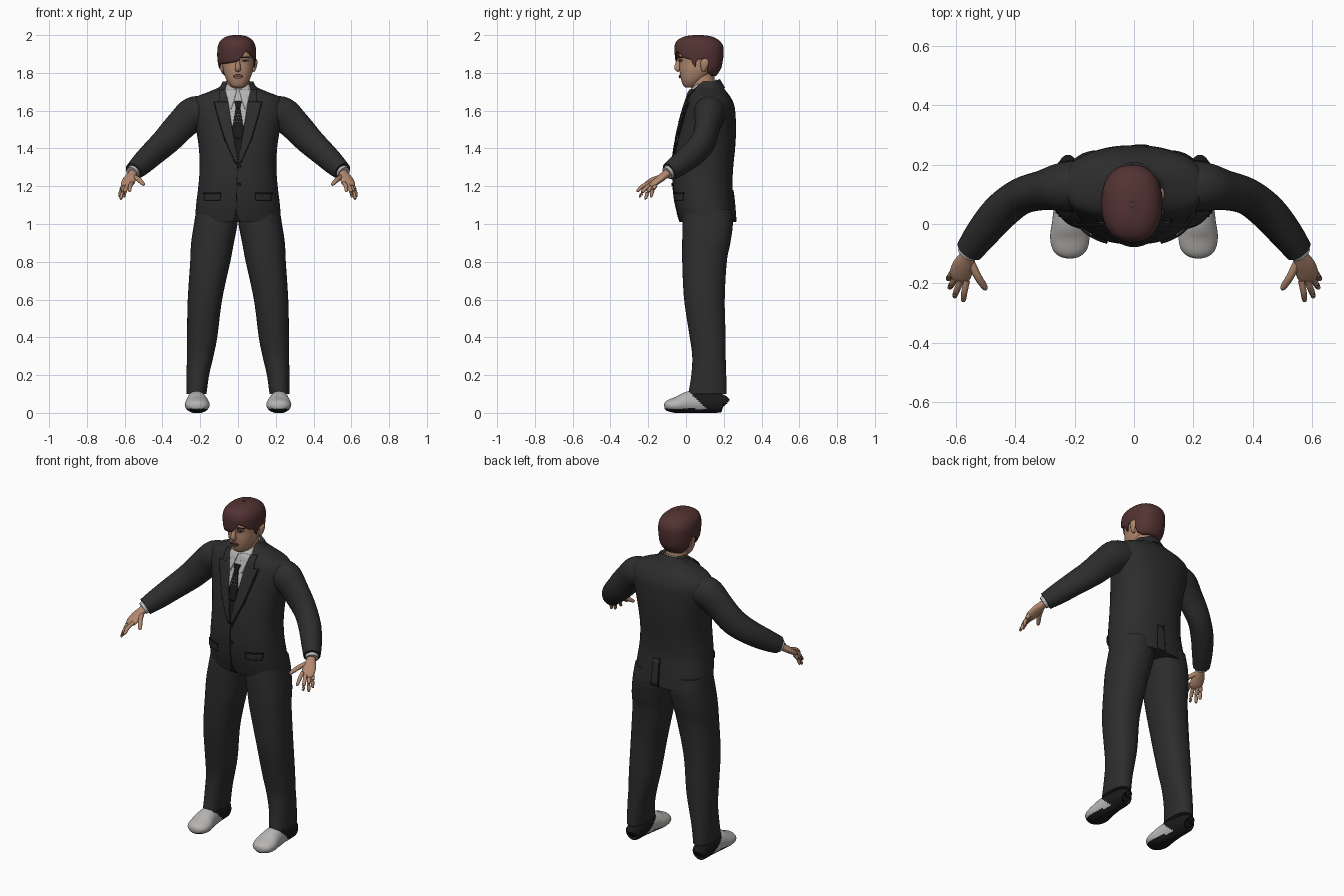
import bpy, bmesh, math
from mathutils import Vector

cube = bpy.data.objects.get("Cube")
if cube:
    bpy.data.objects.remove(cube, do_unlink=True)


def material(name, *rgb):
    mat = bpy.data.materials.new(name)
    mat.use_nodes = True
    colour = (*rgb, 1)
    mat.diffuse_color = colour
    shader = mat.node_tree.nodes["Principled BSDF"]
    shader.inputs["Base Color"].default_value = colour
    shader.inputs["Roughness"].default_value = 0.8
    return mat


SUIT = material("charcoal suit", .026, .026, .026)
BLACK = material("black trim", .01, .01, .011)
LIGHT = material("light grey cloth", .47, .46, .45)
SKIN = material("skin", .45, .25, .16)
HAIR = material("dark red brown hair", .085, .032, .032)
LIPS = material("lips", .3, .13, .1)
BROW = material("dark brown", .03, .016, .013)


def power(value, p):
    return math.copysign(abs(value) ** (2 / p), value)


def spline(rows, steps=6):
    """Smooth curve through rows of numbers."""
    out = []
    for i in range(len(rows) - 1):
        quad = zip(rows[max(i - 1, 0)], rows[i], rows[i + 1], rows[min(i + 2, len(rows) - 1)])
        quad = list(quad)
        for k in range(steps):
            t = k / steps
            out.append([b + t * ((c - a) / 2 + t * ((a - 2.5 * b + 2 * c - d / 2)
                        + t * (1.5 * (b - c) + (d - a) / 2))) for a, b, c, d in quad])
    return out + [list(rows[-1])]


def build(name, rings, mats, closed=True, thickness=0, rule=None, angle=50):
    """Skin a list of point rows; closed rows become a capped solid."""
    bm = bmesh.new()
    loops = [[bm.verts.new(p) for p in ring] for ring in rings]
    n = len(loops[0])
    for low, high in zip(loops, loops[1:]):
        for i in range(n if closed else n - 1):
            j = (i + 1) % n
            bm.faces.new((low[i], low[j], high[j], high[i]))
    if closed and not thickness:
        bm.faces.new(loops[0][::-1])
        bm.faces.new(loops[-1])
    bmesh.ops.recalc_face_normals(bm, faces=bm.faces)
    if rule:
        for face in bm.faces:
            face.material_index = rule(face.calc_center_median())
    mesh = bpy.data.meshes.new(name)
    bm.to_mesh(mesh)
    bm.free()
    for mat in mats:
        mesh.materials.append(mat)
    obj = bpy.data.objects.new(name, mesh)
    bpy.context.collection.objects.link(obj)
    bpy.ops.object.select_all(action="DESELECT")
    obj.select_set(True)
    bpy.context.view_layer.objects.active = obj
    bpy.ops.object.shade_smooth_by_angle(angle=math.radians(angle))
    if thickness:
        solid = obj.modifiers.new("Thickness", "SOLIDIFY")
        solid.thickness, solid.offset = thickness, 0
    return obj


def ring_point(row, a, p=2.3):
    z, cx, w, front, back = row
    return Vector((cx + w * power(math.sin(a), p),
                   (front + back) / 2 - (back - front) / 2 * power(math.cos(a), p), z))


def stack(name, rows, mat, n=48):
    """Body of level oval sections: height, centre x, half width, front y, back y."""
    return build(name, [[ring_point(r, math.tau * i / n) for i in range(n)]
                        for r in spline(rows)], [mat])


def tube(name, rows, mats, s=1, n=20, rule=None, steps=5):
    """Oval tube along a path: x, y, z, sideways radius, upright radius."""
    rows = spline([(r[0] * s, *r[1:]) for r in rows], steps)
    pts = [Vector(r[:3]) for r in rows]
    rings = []
    for i, row in enumerate(rows):
        t = (pts[min(i + 1, len(pts) - 1)] - pts[max(i - 1, 0)]).normalized()
        side = Vector((1, 0, 0)) if abs(t.z) > .85 else t.cross(Vector((0, 0, 1))).normalized()
        up = side.cross(t)
        ring = [pts[i] + side * row[3] * math.cos(a) + up * row[4] * math.sin(a)
                for a in (math.tau * k / n for k in range(n))]
        for p in ring:
            p.z = max(p.z, 0)
        rings.append(ring)
    return build(name, rings, mats, rule=rule)


def level(rows, z):
    """Section of a spline stack at height z."""
    for a, b in zip(rows, rows[1:]):
        if a[0] <= z <= b[0]:
            t = (z - a[0]) / (b[0] - a[0])
            return [u + t * (v - u) for u, v in zip(a, b)]
    return rows[0] if z < rows[0][0] else rows[-1]


def patch(name, surface, rows, mat, lift=.004, s=1, back=False, cols=8):
    """Thin plate on a stack: rows of height, x start, x end."""
    dense, grid = spline(surface), []
    for a, b in zip(rows, rows[1:]):
        for k in range(7):
            z, x0, x1 = [u + k / 6 * (v - u) for u, v in zip(a, b)]
            _, cx, w, front, rear = level(dense, z)
            line = []
            for c in range(cols + 1):
                x = s * (x0 + (x1 - x0) * c / cols)
                bulge = (1 - min(abs(x - cx) / w, .99) ** 2.3) ** (1 / 2.3)
                depth = (rear - front) / 2 * bulge + lift
                line.append((x, (front + rear) / 2 + (depth if back else -depth), z))
            grid.append(line)
    return build(name, grid, [mat], closed=False, thickness=.006)


# Jacket body
TORSO = [(1.01, 0, .228, -.03, .262), (1.1, 0, .222, -.055, .255), (1.2, 0, .21, -.068, .246),
         (1.3, 0, .203, -.066, .25), (1.4, 0, .207, -.055, .26), (1.5, 0, .222, -.035, .265),
         (1.58, 0, .24, -.015, .262), (1.63, 0, .245, .0, .255), (1.67, 0, .225, .014, .237),
         (1.7, 0, .155, .025, .215), (1.725, 0, .1, .045, .195), (1.755, 0, .08, .075, .175)]
stack("jacket_body", TORSO, SUIT, 64)

# Shirt, waistcoat and tie seen in the jacket opening
patch("waistcoat_front", TORSO, [(1.33, -.004, .004), (1.45, -.024, .024), (1.56, -.042, .042)], BLACK)
patch("shirt_front", TORSO, [(1.52, -.036, .036), (1.6, -.052, .052), (1.7, -.07, .07),
                             (1.74, -.06, .06)], LIGHT, .006)
patch("necktie", TORSO, [(1.45, -.02, .02), (1.53, -.026, .026), (1.61, -.013, .013),
                         (1.62, -.013, .013), (1.65, -.02, .02)], BLACK, .011)
for i in range(3):
    for j in (-1, 0, 1):
        z, x = 1.54 + i * .018, j * .013 + (i % 2 - .5) * .006
        patch("tie_dot", TORSO, [(z, x - .002, x + .002), (z + .005, x - .002, x + .002)],
              LIGHT, .014, cols=1)

# Jacket closing edge, buttons, back seam and vent
patch("closing_edge", TORSO, [(1.012, -.014, -.01), (1.33, -.004, .0)], BLACK, .001, cols=1)
patch("hem_opening", TORSO, [(1.011, -.028, .012), (1.06, -.013, -.009)], BLACK, .002)
for z in (1.2, 1.3):
    patch("jacket_button", TORSO, [(z, .004, .012), (z + .005, .0, .016), (z + .011, .0, .016),
                                   (z + .016, .004, .012)], BLACK, .005, cols=3)
patch("back_vent", TORSO, [(1.012, -.003, .004), (1.18, -.002, .002)], BLACK, .001, back=True, cols=1)
patch("vent_flap", TORSO, [(1.012, .004, .05), (1.17, .002, .04)], SUIT, .003, back=True)

# Shirt collar band and jacket collar
tube("jacket_collar", [(0, .127, 1.685, .1, .088), (0, .105, 1.735, .083, .081)], [SUIT], n=32)
tube("shirt_collar", [(0, .115, 1.68, .085, .09), (0, .09, 1.732, .07, .078)], [LIGHT], n=32)

# Trousers
LEG = [(.1, .22, .053, .012, .215), (.2, .213, .06, .028, .213), (.3, .2, .07, .033, .21),
       (.4, .19, .08, .02, .21), (.6, .175, .091, -.01, .205), (.8, .147, .106, -.02, .216),
       (.9, .135, .113, -.02, .235), (1, .118, .115, -.018, .248), (1.08, .11, .11, -.01, .24)]
SLEEVE = [(.17, .13, 1.595, .085, .08), (.235, .125, 1.583, .083, .09), (.3, .115, 1.525, .068, .083),
          (.38, .093, 1.44, .062, .076), (.45, .04, 1.375, .062, .068),
          (.51, -.03, 1.318, .056, .06), (.553, -.088, 1.278, .047, .049)]
SHOE = [(.222, .205, .045, .02, .03), (.222, .19, .05, .042, .048), (.22, .1, .058, .046, .06),
        (.218, .02, .055, .056, .06), (.216, -.04, .043, .066, .046), (.216, -.085, .038, .058, .034),
        (.216, -.108, .034, .035, .022), (.216, -.115, .033, .012, .01)]
FINGERS = {"index": ((.562, -.19, 1.218), (.575, -.262, 1.172)),
           "middle": ((.582, -.19, 1.208), (.605, -.248, 1.143)),
           "ring": ((.598, -.178, 1.202), (.621, -.217, 1.13)),
           "little": ((.608, -.16, 1.205), (.626, -.187, 1.142)),
           "thumb": ((.55, -.125, 1.25), (.497, -.222, 1.208))}

for s, side in ((1, "left_"), (-1, "right_")):
    stack(side + "trouser_leg", [(z, cx * s, w, f, b) for z, cx, w, f, b in LEG], SUIT)
    tube(side + "sleeve", SLEEVE, [SUIT], s, 32)
    tube(side + "shoe", SHOE, [LIGHT, BLACK], s, 36, steps=8,
         rule=lambda c: int(c.z < .022 or c.y > .13 - c.z))

    # Lapel, collar wing, pocket flap
    patch(side + "lapel", TORSO, [(1.32, .0, .012), (1.45, .022, .07), (1.6, .045, .115),
                                  (1.645, .052, .125), (1.65, .054, .1), (1.71, .068, .1)], SUIT, .01, s)
    patch(side + "lapel_edge", TORSO, [(1.32, .012, .016), (1.45, .07, .074), (1.6, .115, .119),
                                       (1.645, .125, .129)], BLACK, .002, s, cols=1)
    patch(side + "collar_wing", TORSO, [(1.61, .036, .04), (1.67, .016, .058),
                                        (1.71, .006, .066)], LIGHT, .012, s)
    patch(side + "pocket_flap", TORSO, [(1.125, .095, .175), (1.16, .09, .18)], SUIT, .009, s)
    patch(side + "pocket_line", TORSO, [(1.16, .09, .18), (1.166, .09, .18)], BLACK, .006, s)

    # Cuff, hand and fingers
    tube(side + "shirt_cuff", [(.54, -.07, 1.29, .037, .038), (.561, -.1, 1.269, .035, .035)], [LIGHT], s)
    tube(side + "palm", [(.545, -.08, 1.285, .024, .022), (.56, -.108, 1.262, .026, .021),
                         (.574, -.14, 1.238, .036, .019), (.586, -.175, 1.211, .036, .015),
                         (.592, -.192, 1.2, .022, .008)], [SKIN], s)
    for finger, ends in FINGERS.items():
        a, b = map(Vector, ends)
        mid = a.lerp(b, .5) + Vector((.002, -.003, .006))
        r = .013 if finger == "thumb" else .0105
        tube(side + finger + "_finger", [(*a, r, r), (*mid, r, r), (*a.lerp(b, .9), r * .8, r * .75),
                                         (*b, r * .25, r * .25)], [SKIN], s, 12)

# Neck and head
tube("neck", [(0, .1, 1.66, .064, .066), (0, .087, 1.76, .06, .064), (0, .085, 1.84, .06, .064)], [SKIN], n=32)
HEAD = [(1.722, 0, .02, .0, .035), (1.732, 0, .038, -.014, .06), (1.765, 0, .062, -.026, .1),
        (1.81, 0, .078, -.034, .15), (1.85, 0, .083, -.035, .165), (1.89, 0, .086, -.038, .175),
        (1.93, 0, .08, -.03, .172), (1.965, 0, .06, -.0, .14), (1.98, 0, .02, .05, .1)]
stack("head", HEAD, SKIN)
tube("nose", [(0, -.03, 1.885, .008, .008), (0, -.037, 1.86, .01, .013), (0, -.044, 1.832, .014, .018),
              (0, -.041, 1.817, .016, .014), (0, -.035, 1.81, .007, .006)], [SKIN])
patch("upper_lip", HEAD, [(1.783, -.026, .026), (1.79, -.012, .012)], LIPS, .004)
patch("lower_lip", HEAD, [(1.77, -.013, .013), (1.782, -.024, .024)], LIPS, .005)
patch("mouth_line", HEAD, [(1.781, -.026, .026), (1.784, -.026, .026)], BROW, .007)
for s, side in ((1, "left_"), (-1, "right_")):
    patch(side + "eye", HEAD, [(1.858, .026, .05), (1.863, .021, .056), (1.868, .027, .049)], LIGHT, .001, s)
    patch(side + "iris", HEAD, [(1.858, .034, .042), (1.868, .033, .043)], BROW, .002, s, cols=2)
    patch(side + "eyelid", HEAD, [(1.867, .02, .057), (1.871, .025, .052)], BROW, .003, s)
    patch(side + "eyebrow", HEAD, [(1.88, .016, .058), (1.888, .02, .064)], BROW, .003, s)
    tube(side + "ear", [(.08, .094, 1.805, .006, .008), (.086, .094, 1.82, .009, .015),
                        (.091, .098, 1.845, .011, .021), (.092, .1, 1.865, .01, .02),
                        (.088, .1, 1.876, .005, .008)], [SKIN], s)

# Hair cap with a fringe swept over the right eye
CAP = spline([(1.775, -.006, .066, .01, .148), (1.82, -.006, .09, -.03, .18),
              (1.86, -.007, .097, -.05, .19), (1.9, -.007, .099, -.056, .195),
              (1.94, -.007, .096, -.057, .193), (1.97, -.007, .081, -.043, .172),
              (1.99, -.006, .05, -.002, .13), (1.997, -.005, .008, .055, .075)])
EDGE = [(-180, 1.785), (-130, 1.785), (-112, 1.8), (-102, 1.87), (-86, 1.87), (-80, 1.825),
        (-62, 1.845), (-30, 1.85), (2, 1.86), (14, 1.89), (24, 1.915), (38, 1.905), (55, 1.88),
        (72, 1.87), (80, 1.83), (86, 1.87), (102, 1.87), (112, 1.8), (130, 1.785), (180, 1.785)]


def hair_edge(deg):
    for (a, u), (b, v) in zip(EDGE, EDGE[1:]):
        if a <= deg <= b:
            return u + (v - u) * (deg - a) / (b - a)


angles = [-180 + 4 * i for i in range(90)]
rings = []
for k in range(25):
    t = 1 - (1 - k / 24) ** 2
    rings.append([ring_point(level(CAP, hair_edge(d) * (1 - t) + 1.997 * t), math.radians(d))
                  for d in angles])
build("hair", rings, [HAIR], thickness=.008)
crown = build("hair_crown", [[ring_point(level(CAP, z), math.radians(d)) for d in angles]
                             for z in (1.98, 1.99, 1.995, 1.997)], [HAIR])
crown.scale = (1, 1, 1.0015)
